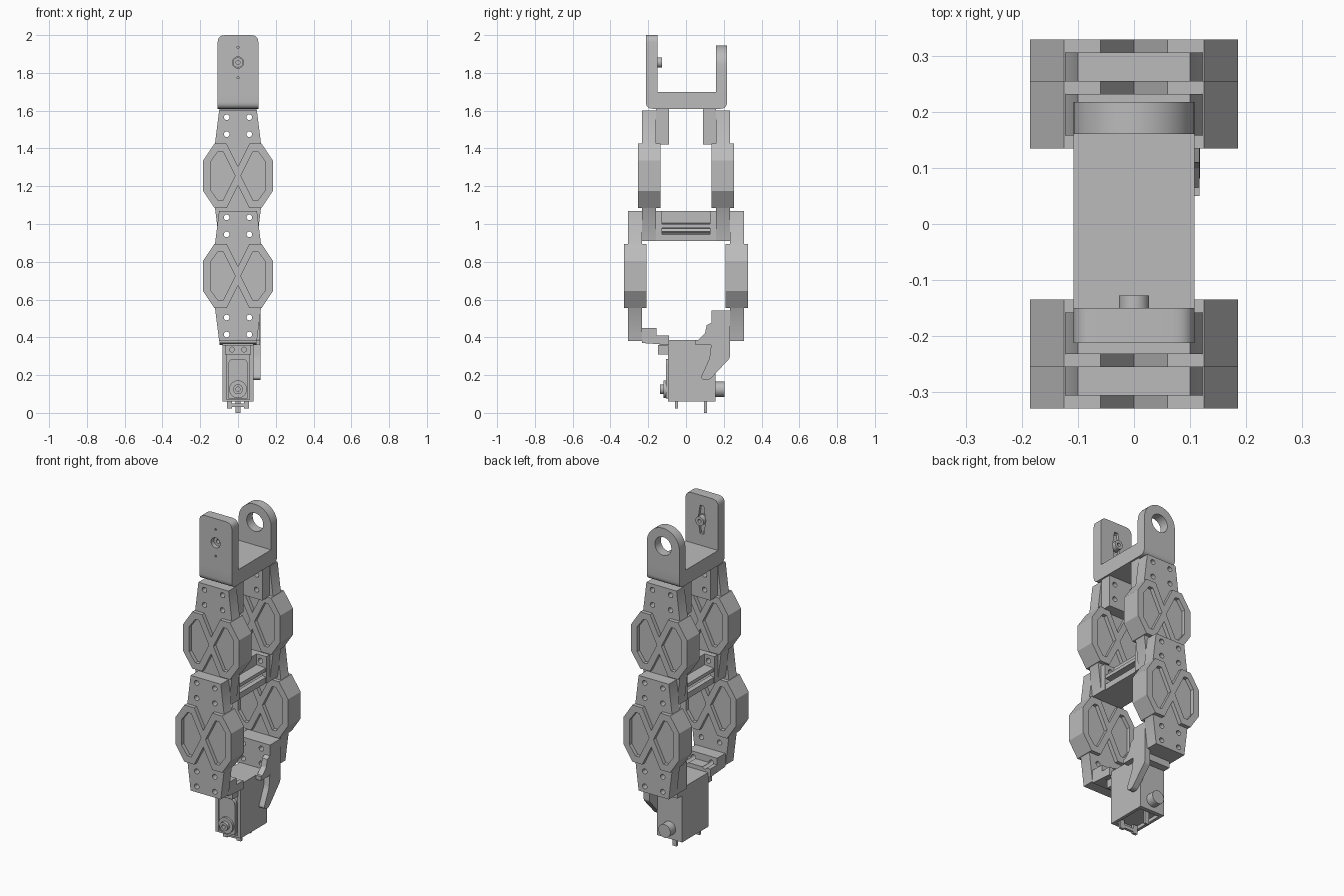
import bpy, bmesh, math
from mathutils import Vector

if "Cube" in bpy.data.objects:
    bpy.data.objects.remove(bpy.data.objects["Cube"], do_unlink=True)

grey = bpy.data.materials.new("plain grey")
grey.use_nodes = True
grey.diffuse_color = (0.5, 0.5, 0.5, 1)
grey.node_tree.nodes["Principled BSDF"].inputs["Base Color"].default_value = (0.5, 0.5, 0.5, 1)


def add_prism(bm, pts, axis, a, b):
    """Extrude a 2D outline along an axis from a to b."""
    place = {"x": lambda p, t: (t, p[0], p[1]),
             "y": lambda p, t: (p[0], t, p[1]),
             "z": lambda p, t: (p[0], p[1], t)}[axis]
    low = [bm.verts.new(place(p, a)) for p in pts]
    high = [bm.verts.new(place(p, b)) for p in pts]
    bm.faces.new(low)
    bm.faces.new(high)
    for i in range(len(pts)):
        j = (i + 1) % len(pts)
        bm.faces.new((low[i], low[j], high[j], high[i]))


def build(name, prisms, cuts=()):
    """Make one object from prisms, with other prisms cut away."""
    def mesh_object(label, parts):
        bm = bmesh.new()
        for part in parts:
            add_prism(bm, *part)
        bmesh.ops.recalc_face_normals(bm, faces=bm.faces)
        mesh = bpy.data.meshes.new(label)
        bm.to_mesh(mesh)
        bm.free()
        mesh.materials.append(grey)
        ob = bpy.data.objects.new(label, mesh)
        bpy.context.scene.collection.objects.link(ob)
        return ob

    ob = mesh_object(name, prisms)
    bpy.ops.object.select_all(action="DESELECT")
    ob.select_set(True)
    bpy.context.view_layer.objects.active = ob
    if cuts:
        cutter = mesh_object(name + " cutter", cuts)
        cutter.hide_render = True
        mod = ob.modifiers.new("cut", "BOOLEAN")
        mod.operation = "DIFFERENCE"
        mod.solver = "EXACT"
        mod.object = cutter
        bpy.ops.object.modifier_apply(modifier=mod.name)
        bpy.data.objects.remove(cutter, do_unlink=True)
    bpy.ops.object.shade_smooth_by_angle(angle=math.radians(32))
    return ob


def rect(x0, x1, z0, z1):
    return [(x0, z0), (x1, z0), (x1, z1), (x0, z1)]


def disc(x, z, r, n=24):
    return [(x + r * math.cos(2 * math.pi * i / n), z + r * math.sin(2 * math.pi * i / n)) for i in range(n)]


def rounded(pts, radii, steps=5):
    """Round the corners of an outline that have a radius."""
    out = []
    for i, r in enumerate(radii):
        p, q, n = Vector(pts[i]), Vector(pts[i - 1]), Vector(pts[(i + 1) % len(pts)])
        if not r:
            out.append(tuple(p))
            continue
        s, e = p + (q - p).normalized() * r, p + (n - p).normalized() * r
        for k in range(steps + 1):
            t = k / steps
            out.append(tuple(s * (1 - t) ** 2 + p * 2 * t * (1 - t) + e * t * t))
    return out


def mirror_down(pts, z):
    """Close an upper outline with its reflection below height z."""
    low = [(x, -h) for x, h in reversed(pts) if h > 0]
    return [(x, z + h) for x, h in pts + low]


def bolt_holes(heights, y0=-0.5, y1=0.5):
    return [(disc(x, z, 0.015, 16), "y", y0, y1) for x in (-0.06, 0.06) for z in heights]


# Link plates: tapered core with a raised, pocketed rim on both faces
def link_plate(name, y, z):
    core = mirror_down([(-0.183, 0.08), (-0.122, 0.168), (-0.1, 0.345),
                        (0.1, 0.345), (0.122, 0.168), (0.183, 0.08)], z)
    rim = mirror_down([(-0.185, 0.08), (-0.125, 0.17), (-0.06, 0.17), (0, 0.05),
                       (0.06, 0.17), (0.125, 0.17), (0.185, 0.08)], z)
    pockets = []
    for s in (-1, 1):
        half = [(s * 0.145, 0.075), (s * 0.105, 0.13), (s * 0.08, 0.13), (s * 0.015, 0)]
        pockets.append((mirror_down(half, z), "y", y - 0.1, y + 0.1))
    build(name + " core", [(core, "y", y - 0.037, y + 0.037)],
          bolt_holes([z + h for h in (0.31, 0.22, -0.22, -0.31)]))
    build(name + " rim", [(rim, "y", y - 0.06, y + 0.06)], pockets)


for side, s in (("front", -1), ("back", 1)):
    link_plate("upper " + side + " plate", s * 0.195, 1.255)
    link_plate("lower " + side + " plate", s * 0.269, 0.725)
    # Legs of the top bracket, held between the upper plates
    y0, y1 = sorted((s * 0.09, s * 0.158))
    build(side + " bracket leg", [(rect(-0.098, 0.098, 1.42, 1.61), "y", y0, y1)],
          bolt_holes([1.565, 1.475]))
    # End walls of the middle joint
    y0, y1 = sorted((s * 0.127, s * 0.158))
    build(side + " joint wall", [(rect(-0.1, 0.1, 0.91, 1.07), "y", y0, y1)],
          bolt_holes([1.035, 0.945]))

# Cross bar of the middle joint: flanged section with side grooves
half_bar = [(0.095, 0.91), (0.095, 0.945), (0.06, 0.955), (0.045, 0.975),
            (0.095, 0.98), (0.095, 1.0), (0.035, 1.005), (0.035, 1.07)]
bar = half_bar + [(-x, z) for x, z in reversed(half_bar)]
build("joint cross bar", [(bar, "y", -0.127, 0.127)], bolt_holes([0.945]))

# Top bracket: base, tall front arm, arched back arm
base = rounded(rect(-0.212, 0.217, 1.61, 1.70), (0.035, 0.035, 0, 0))
build("bracket base", [(base, "x", -0.108, 0.108)])
front = rounded(rect(-0.108, 0.108, 1.70, 2.0), (0, 0, 0.04, 0.04))
slot = [(-0.012, 1.77), (0.012, 1.77), (0.025, 1.855), (0.012, 1.94), (-0.012, 1.94), (-0.025, 1.855)]
build("bracket front arm", [(front, "y", -0.212, -0.15)],
      [(slot, "y", -0.165, -0.1), (disc(0, 1.855, 0.03), "y", -0.3, -0.16)]
      + [(disc(0, z, 0.006, 10), "y", -0.3, -0.16) for z in (1.775, 1.935)])
build("bracket hub", [(disc(0, 1.855, 0.027), "y", -0.19, -0.127)],
      [(disc(0, 1.855, 0.011, 12), "y", -0.3, 0)])
arch = [(-0.108, 1.70), (0.108, 1.70)] + [
    (0.108 * math.cos(math.pi * i / 20), 1.837 + 0.108 * math.sin(math.pi * i / 20)) for i in range(21)]
build("bracket back arm", [(arch, "y", 0.16, 0.217)], [(disc(0, 1.837, 0.055), "y", 0, 0.4)])

# Servo body, open at the underside
build("servo housing", [(rect(-0.083, 0.083, 0.06, 0.375), "y", -0.095, 0.155)],
      [(rect(-0.065, 0.065, -0.07, 0.13), "z", 0, 0.08),
       (rect(-0.062, 0.062, 0.07, 0.31), "y", -0.2, -0.085)])
build("servo front case", [(rounded(rect(-0.052, 0.052, 0.075, 0.285), (0.01, 0.01, 0.03, 0.03)),
                            "y", -0.105, -0.08)])
for name, r, y0, y1 in (("servo gear cover", 0.047, -0.118, -0.1),
                        ("servo shaft", 0.026, -0.138, -0.115)):
    build(name, [(disc(0, 0.125, r), "y", y0, y1)], [(disc(0, 0.125, 0.012, 12), "y", -0.3, -0.112)])
build("servo ear", [(rect(-0.068, 0.068, 0.31, 0.36), "y", -0.148, -0.09)],
      [(disc(x, 0.335, 0.013, 14), "y", -0.3, -0.11) for x in (-0.032, 0.032)])
build("rear pivot", [(disc(0, 0.125, 0.04), "y", 0.15, 0.205)])

# Clips and pins under the servo
for x in (-0.045, 0.045):
    build("front clip", [(rect(x - 0.014, x + 0.014, 0.022, 0.075), "y", -0.058, -0.042)])
build("clip bridge", [(rect(-0.04, 0.04, 0.03, 0.05), "y", -0.058, -0.042)])
build("rear pin", [(rect(-0.014, 0.014, 0, 0.08), "y", 0.096, 0.11)])

# Front mount joining the servo to the lower front plate
step = [(-0.232, 0.37), (-0.09, 0.36), (-0.09, 0.41), (-0.155, 0.41), (-0.155, 0.45), (-0.232, 0.45)]
build("front mount", [(step, "x", -0.098, 0.098)], bolt_holes([0.415], -0.4, 0))
build("front mount plate", [(rect(-0.083, 0.083, 0.358, 0.385), "y", -0.14, 0.05)])

# Rear mount: bolted tab, sloping ribs and a long side arm
build("rear mount tab", [(rect(-0.1, 0.118, 0.38, 0.542), "y", 0.135, 0.232)],
      bolt_holes([0.505, 0.415], 0, 0.5))
rib = [(0.05, 0.37), (0.14, 0.37), (0.14, 0.48), (0.11, 0.465), (0.1, 0.42)]
build("rear mount rib", [(rib, "x", 0.083, 0.117)])
build("rear mount foot", [(rect(-0.083, 0.117, 0.36, 0.385), "y", 0.05, 0.16)])
arm = rounded([(0.135, 0.38), (0.232, 0.38), (0.232, 0.29), (0.12, 0.17), (0.075, 0.18), (0.125, 0.29)],
              (0, 0, 0.01, 0.02, 0.02, 0.02))
build("rear mount side arm", [(arm, "x", 0.08, 0.118)])
build("rear mount back", [(rect(-0.083, 0.08, 0.34, 0.38), "y", 0.15, 0.2)])
